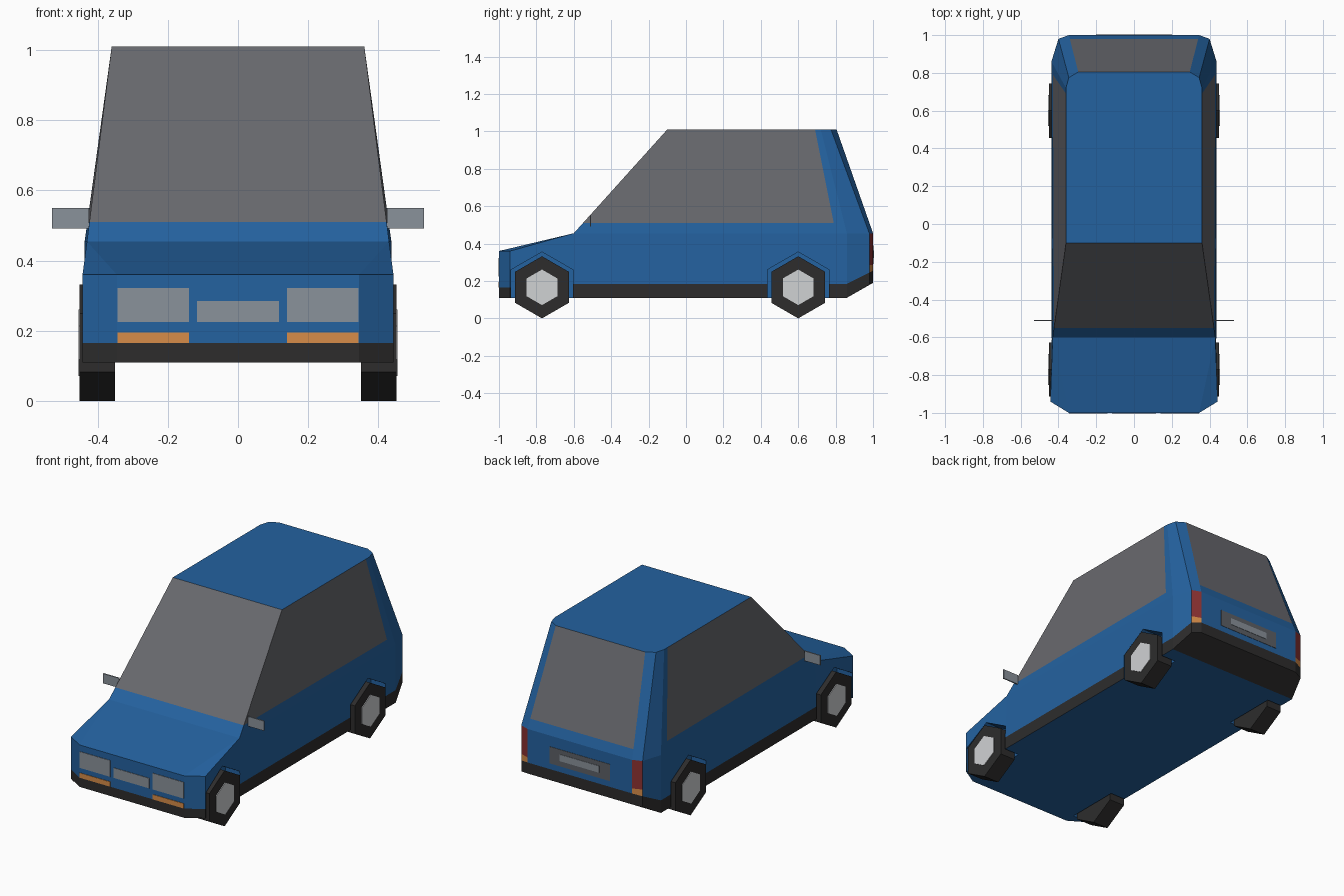
import bpy, bmesh, math
from mathutils import Vector

if "Cube" in bpy.data.objects:
    bpy.data.objects.remove(bpy.data.objects["Cube"])


def lin(c):
    c /= 255
    return c / 12.92 if c <= 0.04045 else ((c + 0.055) / 1.055) ** 2.4


def material(name, r, g, b):
    m = bpy.data.materials.new(name)
    m.diffuse_color = (lin(r), lin(g), lin(b), 1)
    m.use_nodes = True
    m.node_tree.nodes["Principled BSDF"].inputs["Base Color"].default_value = m.diffuse_color
    return m


blue = material("blue_paint", 36, 98, 160)
black = material("black_trim", 45, 44, 44)
glass = material("grey_glass", 104, 105, 110)
red = material("red_lamp", 140, 50, 50)
orange = material("orange_lamp", 215, 140, 72)
silver = material("silver_grey", 138, 146, 155)
white = material("pale_hub", 208, 210, 212)
dark_grey = material("plate_grey", 92, 96, 102)
BLUE, BLACK, GLASS, RED, ORANGE = range(5)


def make_object(name, bm, mats):
    bmesh.ops.recalc_face_normals(bm, faces=bm.faces)
    me = bpy.data.meshes.new(name)
    bm.to_mesh(me)
    bm.free()
    for m in mats:
        me.materials.append(m)
    ob = bpy.data.objects.new(name, me)
    bpy.context.collection.objects.link(ob)
    return ob


def box(name, lo, hi, mat):
    bm = bmesh.new()
    bmesh.ops.create_cube(bm, size=1)
    for v in bm.verts:
        v.co = Vector([lo[i] + (v.co[i] + 0.5) * (hi[i] - lo[i]) for i in range(3)])
    return make_object(name, bm, [mat])


def hexagon(name, y, z, radius, x0, x1, mat):
    """Six-sided prism along x with a corner pointing up."""
    bm = bmesh.new()
    angles = [math.radians(90 + 60 * i) for i in range(6)]
    a, b = [[bm.verts.new((x, y + radius * math.cos(t), z + radius * math.sin(t)))
             for t in angles] for x in (x0, x1)]
    bm.faces.new(a)
    bm.faces.new(b)
    for i in range(6):
        j = (i + 1) % 6
        bm.faces.new((a[i], a[j], b[j], b[i]))
    return make_object(name, bm, [mat])


# Body shell: mirrored rings from front corner to rear corner
bm = bmesh.new()


def ring(half):
    return [bm.verts.new(p) for p in half] + \
           [bm.verts.new((-x, y, z)) for x, y, z in reversed(half)]


def band(a, b, rule):
    n = len(a)
    for i in range(n):
        j = (i + 1) % n
        bm.faces.new((a[i], a[j], b[j], b[i])).material_index = rule(i)


plan = [(0.345, -1), (0.443, -0.94), (0.437, -0.6), (0.437, 0.86), (0.40, 0.98), (0.345, 1)]
low_z = [0.11, 0.11, 0.11, 0.11, 0.18, 0.19]
trim_z = [0.165, 0.165, 0.185, 0.185, 0.245, 0.255]
belt_z = [0.36, 0.36, 0.455, 0.455, 0.455, 0.455]
low, trim, belt = [ring([(x, y, z) for (x, y), z in zip(plan, zs)])
                   for zs in (low_z, trim_z, belt_z)]
for v in belt:
    if abs(v.co.y + 0.6) < 0.01:
        v.co.x *= 0.985
roof = ring([(0.36, -0.1, 1.01), (0.36, 0.72, 1.01), (0.345, 0.775, 1.01), (0.295, 0.805, 1.01)])
band(low, trim, lambda i: BLACK)
band(trim, belt, lambda i: RED if i in (4, 6) else BLUE)
band(belt[2:10], roof, lambda i: GLASS if i in (0, 3, 6, 7) else BLUE)
bm.faces.new(roof)
# Underside, sloped rear underside and bonnet
bm.faces.new(low[:4] + low[8:])
bm.faces.new(low[3:9]).material_index = BLACK
bm.faces.new((belt[0], belt[2], belt[9], belt[11]))
bm.faces.new(belt[0:3])
bm.faces.new(belt[9:12])
bmesh.ops.recalc_face_normals(bm, faces=bm.faces)


def cut(faces, point, normal, index, new_index):
    """Split faces of one colour and recolour the part in front of the plane."""
    geom = set(faces)
    for f in faces:
        geom.update(f.verts, f.edges)
    bmesh.ops.bisect_plane(bm, geom=list(geom), plane_co=point, plane_no=normal, dist=1e-5)
    bm.normal_update()
    for f in bm.faces:
        if f.material_index == index and \
                (f.calc_center_median() - Vector(point)).dot(Vector(normal)) > 0:
            if index != GLASS or abs(normal[1]) < 0.1 or abs(f.normal.x) > 0.7:
                f.material_index = new_index


# Window sills, rear edge of side windows, orange foot of tail lamps
cut([f for f in bm.faces if f.material_index == GLASS], (0, 0, 0.51), (0, 0, -1), GLASS, BLUE)
cut([f for f in bm.faces if f.material_index == GLASS and abs(f.normal.x) > 0.7],
    (0, 0.69, 1.01), (0, 0.5, 0.1), GLASS, BLUE)
cut([f for f in bm.faces if f.material_index == RED], (0, 0, 0.285), (0, 0, -1), RED, ORANGE)
body = make_object("car_body", bm, [blue, black, glass, red, orange])

# Wheels, hubs and wheel arches
for end, y in (("front", -0.77), ("rear", 0.6)):
    for side, s in (("right", 1), ("left", -1)):
        cutter = hexagon("arch_cutter", y, 0.165, 0.19, s * 0.34, s * 0.6, blue)
        cutter.hide_render = True
        mod = body.modifiers.new("arch", 'BOOLEAN')
        mod.operation = 'DIFFERENCE'
        mod.solver = 'EXACT'
        mod.object = cutter
        bpy.context.view_layer.objects.active = body
        bpy.ops.object.modifier_apply(modifier=mod.name)
        bpy.data.objects.remove(cutter)
        hexagon(f"{end}_{side}_wheel", y, 0.166, 0.166, s * 0.35, s * 0.451, black)
        hexagon(f"{end}_{side}_hub", y, 0.166, 0.095, s * 0.449, s * 0.455, white)

# Front lamps, indicators and door mirrors
for side, s in (("right", 1), ("left", -1)):
    x0, x1 = sorted((s * 0.14, s * 0.343))
    box(f"{side}_headlight", (x0, -1.003, 0.225), (x1, -0.998, 0.322), silver)
    box(f"{side}_indicator", (x0, -1.003, 0.166), (x1, -0.998, 0.195), orange)
    x0, x1 = sorted((s * 0.425, s * 0.53))
    box(f"{side}_mirror", (x0, -0.514, 0.492), (x1, -0.507, 0.55), silver)

# Grille and rear plate
box("grille", (-0.117, -1.003, 0.225), (0.117, -0.998, 0.285), silver)
box("rear_plate_recess", (-0.2, 0.998, 0.29), (0.2, 1.002, 0.39), dark_grey)
box("rear_plate", (-0.13, 0.998, 0.322), (0.13, 1.004, 0.362), silver)
